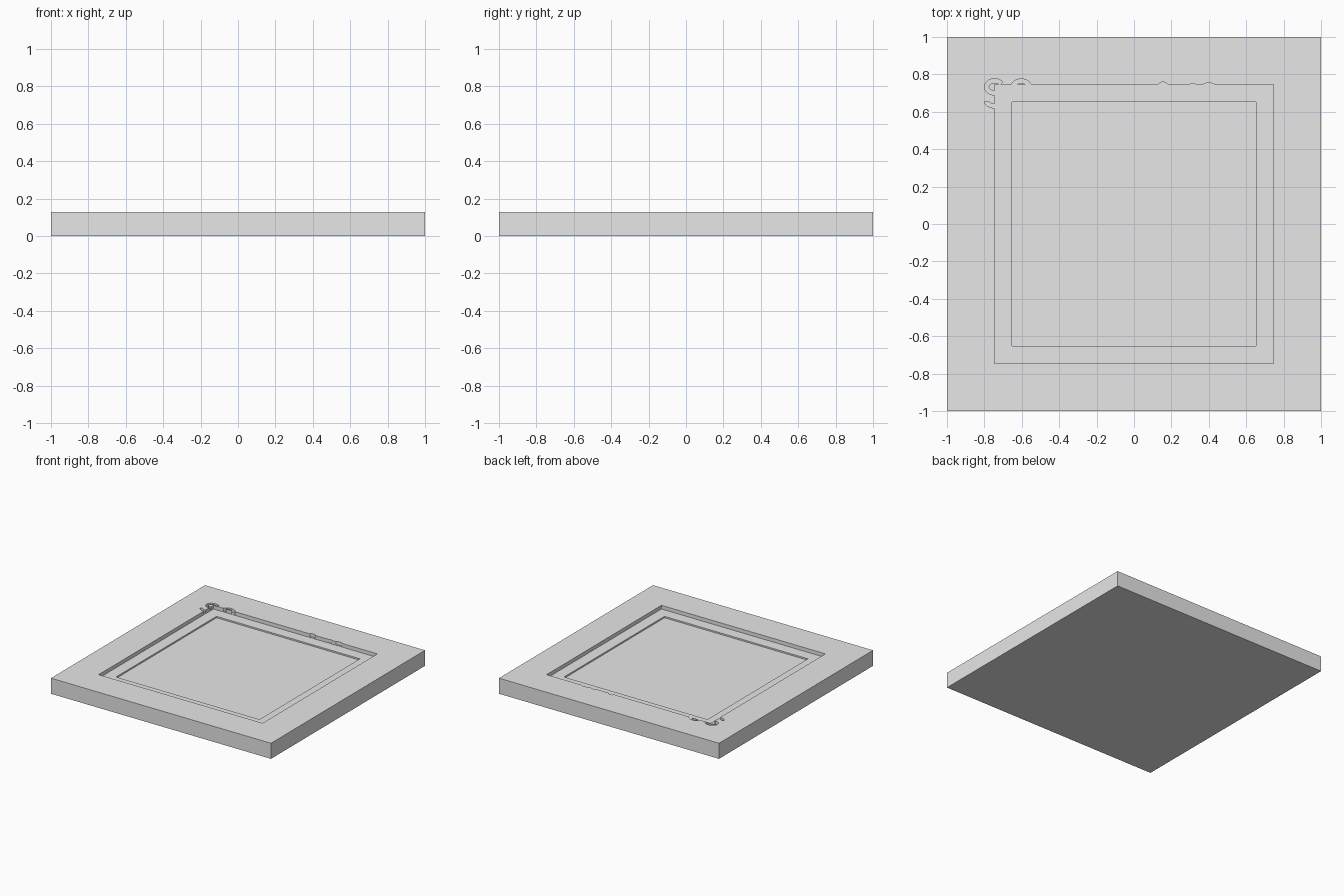
import bpy
from math import cos, sin, radians
from mathutils import Vector

if "Cube" in bpy.data.objects:
    bpy.data.objects.remove(bpy.data.objects["Cube"], do_unlink=True)

HEIGHT = 0.128
LEDGE = HEIGHT - 0.03    # floor of the outer recess
FLOOR = LEDGE - 0.012    # floor of the inner recess

grey = bpy.data.materials.new("plain grey")
grey.use_nodes = True
grey.diffuse_color = (0.8, 0.8, 0.8, 1)
grey.node_tree.nodes["Principled BSDF"].inputs["Base Color"].default_value = (0.8, 0.8, 0.8, 1)


def prism(name, outline, bottom, top):
    """Extrude a counter-clockwise outline between two heights."""
    n = len(outline)
    verts = [(x, y, z) for z in (bottom, top) for x, y in outline]
    faces = [tuple(reversed(range(n))), tuple(range(n, 2 * n))]
    faces += [(i, (i + 1) % n, n + (i + 1) % n, n + i) for i in range(n)]
    mesh = bpy.data.meshes.new(name)
    mesh.from_pydata(verts, [], faces)
    mesh.materials.append(grey)
    obj = bpy.data.objects.new(name, mesh)
    bpy.context.collection.objects.link(obj)
    return obj


def square(half):
    return [(-half, -half), (half, -half), (half, half), (-half, half)]


def arc(cx, cy, rx, ry, start, end, steps=20):
    angles = [radians(start + (end - start) * i / steps) for i in range(steps + 1)]
    return [(cx + rx * cos(a), cy + ry * sin(a)) for a in angles]


def stroke(path, width):
    """Outline of a ribbon that follows the path."""
    pts = [Vector(p) for p in path]
    left, right = [], []
    for i, p in enumerate(pts):
        along = (pts[min(i + 1, len(pts) - 1)] - pts[max(i - 1, 0)]).normalized()
        side = Vector((-along.y, along.x)) * width / 2
        left.append(tuple(p + side))
        right.append(tuple(p - side))
    return right + left[::-1]


# Square slab
slab = prism("slab", square(1), 0, HEIGHT)

# Stepped recess
cutters = [prism("outer_recess_cutter", square(0.745), LEDGE, 0.3),
           prism("inner_recess_cutter", square(0.652), FLOOR, 0.3)]

# Engraved curls and small nicks along the rim of the recess
groove_width = 0.022
curls = [
    arc(-0.745, 0.733, 0.043, 0.033, 35, 270),            # corner curl
    arc(-0.735, 0.655, 0.053, 0.025, 180, 270),           # hook below the curl
    arc(-0.603, 0.728, 0.045, 0.037, -10, 190),           # arch
]
outlines = [stroke(path, groove_width) for path in curls]
outlines += [arc(x, 0.74, rx, ry, 0, 360 - 18, 19)
             for x, rx, ry in ((0.155, 0.025, 0.019), (0.315, 0.018, 0.012), (0.4, 0.035, 0.014))]
for outline in outlines:
    cutters.append(prism("groove_cutter", outline, LEDGE + 0.002, 0.3))

for cutter in cutters:
    cutter.hide_render = True
    mod = slab.modifiers.new(cutter.name, 'BOOLEAN')
    mod.operation = 'DIFFERENCE'
    mod.solver = 'EXACT'
    mod.object = cutter

# Bake the cuts and drop the cutters
graph = bpy.context.evaluated_depsgraph_get()
carved = bpy.data.meshes.new_from_object(slab.evaluated_get(graph))
slab.modifiers.clear()
slab.data = carved
carved.materials.clear()
carved.materials.append(grey)
for face in carved.polygons:
    face.material_index = 0
for cutter in cutters:
    bpy.data.objects.remove(cutter, do_unlink=True)
